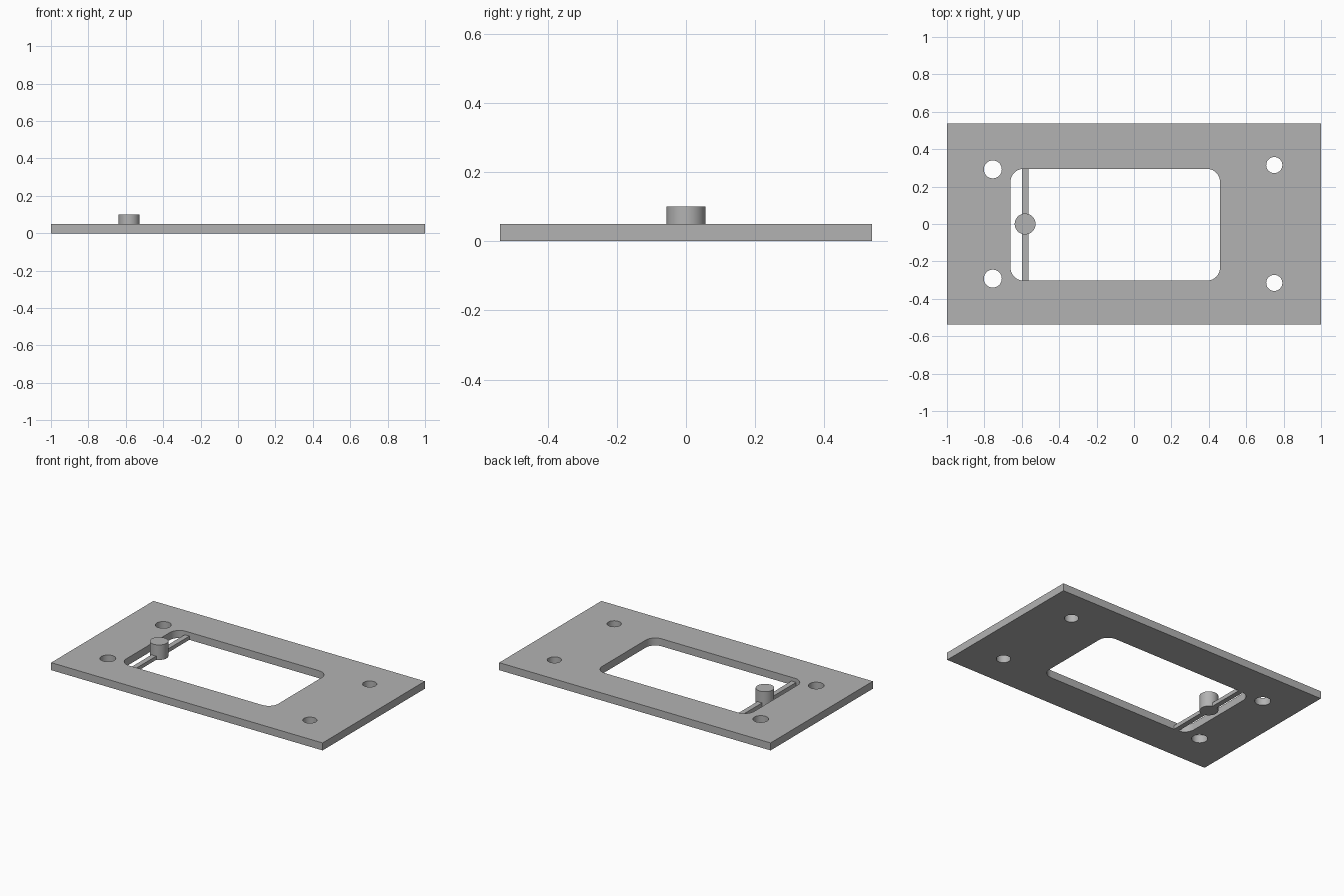
import bpy, bmesh
from math import cos, sin, pi, radians

old = bpy.data.objects.get("Cube")
if old:
    bpy.data.objects.remove(old)

grey = bpy.data.materials.new("plain grey")
grey.use_nodes = True
colour = (0.45, 0.45, 0.45, 1)
grey.diffuse_color = colour
grey.node_tree.nodes["Principled BSDF"].inputs["Base Color"].default_value = colour


def rounded_rect(x0, x1, y0, y1, r=0.0, steps=10):
    """Outline of a rectangle, counter-clockwise, with optional round corners."""
    if r == 0:
        return [(x0, y0), (x1, y0), (x1, y1), (x0, y1)]
    centres = [(x1 - r, y1 - r), (x0 + r, y1 - r), (x0 + r, y0 + r), (x1 - r, y0 + r)]
    return [(cx + r * cos(a), cy + r * sin(a))
            for q, (cx, cy) in enumerate(centres)
            for a in [(q + i / steps) * pi / 2 for i in range(steps + 1)]]


def circle(cx, cy, r, n=48):
    return [(cx + r * cos(2 * pi * i / n), cy + r * sin(2 * pi * i / n)) for i in range(n)]


def extrude_outlines(name, outlines, z0, z1):
    """Solid from a filled outline; further outlines inside it become holes."""
    curve = bpy.data.curves.new(name, "CURVE")
    curve.dimensions = "2D"
    curve.fill_mode = "BOTH"
    curve.extrude = (z1 - z0) / 2
    for pts in outlines:
        spline = curve.splines.new("POLY")
        spline.points.add(len(pts) - 1)
        for p, (x, y) in zip(spline.points, pts):
            p.co = (x, y, 0, 1)
        spline.use_cyclic_u = True
    temp = bpy.data.objects.new(name + " outline", curve)
    bpy.context.collection.objects.link(temp)
    bpy.context.view_layer.update()
    graph = bpy.context.evaluated_depsgraph_get()
    mesh = bpy.data.meshes.new_from_object(temp.evaluated_get(graph))
    bpy.data.objects.remove(temp)
    bpy.data.curves.remove(curve)

    # Weld caps to walls and seat the part at its height
    bm = bmesh.new()
    bm.from_mesh(mesh)
    bmesh.ops.remove_doubles(bm, verts=bm.verts, dist=1e-5)
    bmesh.ops.translate(bm, verts=bm.verts, vec=(0, 0, (z0 + z1) / 2))
    bmesh.ops.recalc_face_normals(bm, faces=bm.faces)
    bmesh.ops.dissolve_limit(bm, angle_limit=radians(0.5), verts=bm.verts, edges=bm.edges)
    bm.to_mesh(mesh)
    bm.free()
    mesh.materials.clear()
    mesh.materials.append(grey)
    obj = bpy.data.objects.new(name, mesh)
    bpy.context.collection.objects.link(obj)
    bpy.ops.object.select_all(action="DESELECT")
    obj.select_set(True)
    bpy.context.view_layer.objects.active = obj
    bpy.ops.object.shade_smooth_by_angle(angle=radians(30))
    return obj


# Plate with a rounded window and four screw holes
thick = 0.05
window = rounded_rect(-0.66, 0.46, -0.303, 0.295, 0.07)
holes = [circle(x, side * y, r)
         for x, y, r in [(-0.755, 0.292, 0.048), (0.75, 0.315, 0.043)]
         for side in (1, -1)]
extrude_outlines("plate", [rounded_rect(-1, 1, -0.538, 0.538), window] + holes, 0, thick)

# Thin bar across the window, carrying a round button
post_x = -0.582
extrude_outlines("cross_bar", [rounded_rect(post_x - 0.017, post_x + 0.017, -0.304, 0.296)], 0, 0.025)
extrude_outlines("button_post", [circle(post_x, 0, 0.056)], 0, 0.1)
